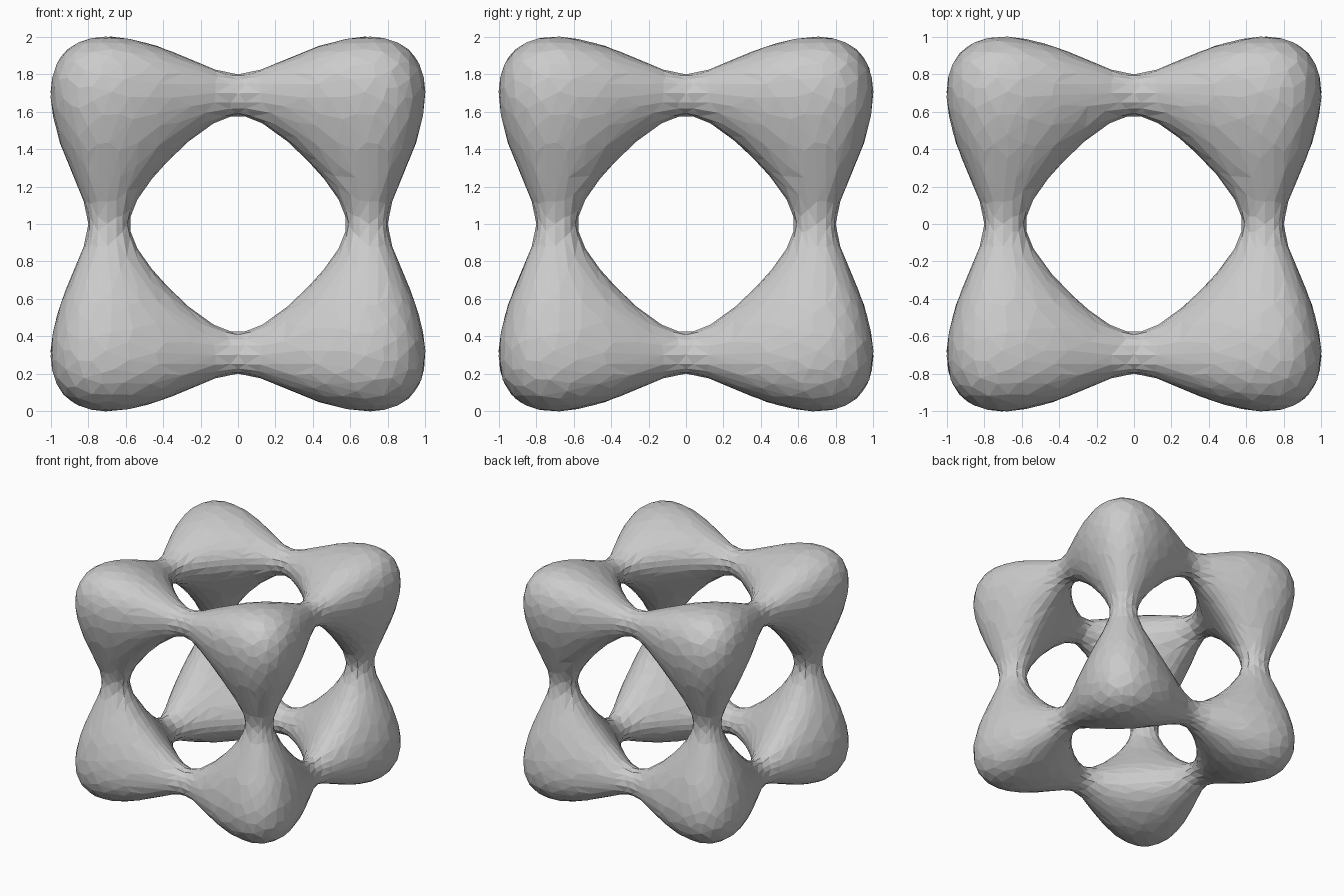
import bpy, bmesh, math
from itertools import product
from mathutils import Vector

if "Cube" in bpy.data.objects:
    bpy.data.objects.remove(bpy.data.objects["Cube"])

# Eight-lobed cube: sum(t^4 - 5t^2) + C = 0, scaled to a half-width of 1
C = 11.88
S = math.sqrt((5 + math.sqrt(25 - 4 * (C - 12.5))) / 2)
N = 44                       # grid cells per axis
LIM = 1.06                   # half-size of the sampled box


def field(p):
    return sum((S * t) ** 4 - 5 * (S * t) ** 2 for t in p) + C


def gradient(p):
    return Vector([S * (4 * (S * t) ** 3 - 10 * S * t) for t in p])


def coord(i):
    return -LIM + 2 * LIM * i / N


def project(p):
    for _ in range(6):
        g = gradient(p)
        step = g * (field(p) / max(g.length_squared, 1e-6))
        if step.length > 0.03:
            step *= 0.03 / step.length
        p = p - step
    return p


# Sample the field on a grid (separable, so one table serves every axis)
q = [(S * coord(i)) ** 4 - 5 * (S * coord(i)) ** 2 for i in range(N + 1)]


def inside(i, j, k):
    return q[i] + q[j] + q[k] + C < 0


bm = bmesh.new()
cells = {}


def cell_vert(c):
    # one vertex per surface cell, at the mean of its edge crossings
    if c not in cells:
        pts = []
        for axis in range(3):
            for a, b in product((0, 1), repeat=2):
                lo = list(c)
                lo[(axis + 1) % 3] += a
                lo[(axis + 2) % 3] += b
                hi = lo[:]
                hi[axis] += 1
                if inside(*lo) != inside(*hi):
                    f0, f1 = (sum(q[t] for t in e) + C for e in (lo, hi))
                    p0, p1 = (Vector([coord(t) for t in e]) for e in (lo, hi))
                    pts.append(p0.lerp(p1, f0 / (f0 - f1)))
        p = project(sum(pts, Vector()) / len(pts))
        cells[c] = bm.verts.new(p + Vector((0, 0, 1)))
    return cells[c]


# A quad around every grid edge that crosses the surface
for idx in product(range(1, N), repeat=3):
    here = inside(*idx)
    for axis in range(3):
        nxt = list(idx)
        nxt[axis] += 1
        if inside(*nxt) == here:
            continue
        loop = []
        for a, b in ((1, 1), (0, 1), (0, 0), (1, 0)):
            c = list(idx)
            c[(axis + 1) % 3] -= a
            c[(axis + 2) % 3] -= b
            loop.append(cell_vert(tuple(c)))
        bm.faces.new(loop if here else loop[::-1])

bmesh.ops.recalc_face_normals(bm, faces=bm.faces)
bmesh.ops.triangulate(bm, faces=bm.faces)
mesh = bpy.data.meshes.new("lobed_cube")
bm.to_mesh(mesh)
bm.free()
lobed_cube = bpy.data.objects.new("lobed_cube", mesh)
bpy.context.collection.objects.link(lobed_cube)

# Irregular flat facets
dec = lobed_cube.modifiers.new("facets", 'DECIMATE')
dec.ratio = min(1.0, 4600 / len(mesh.polygons))
